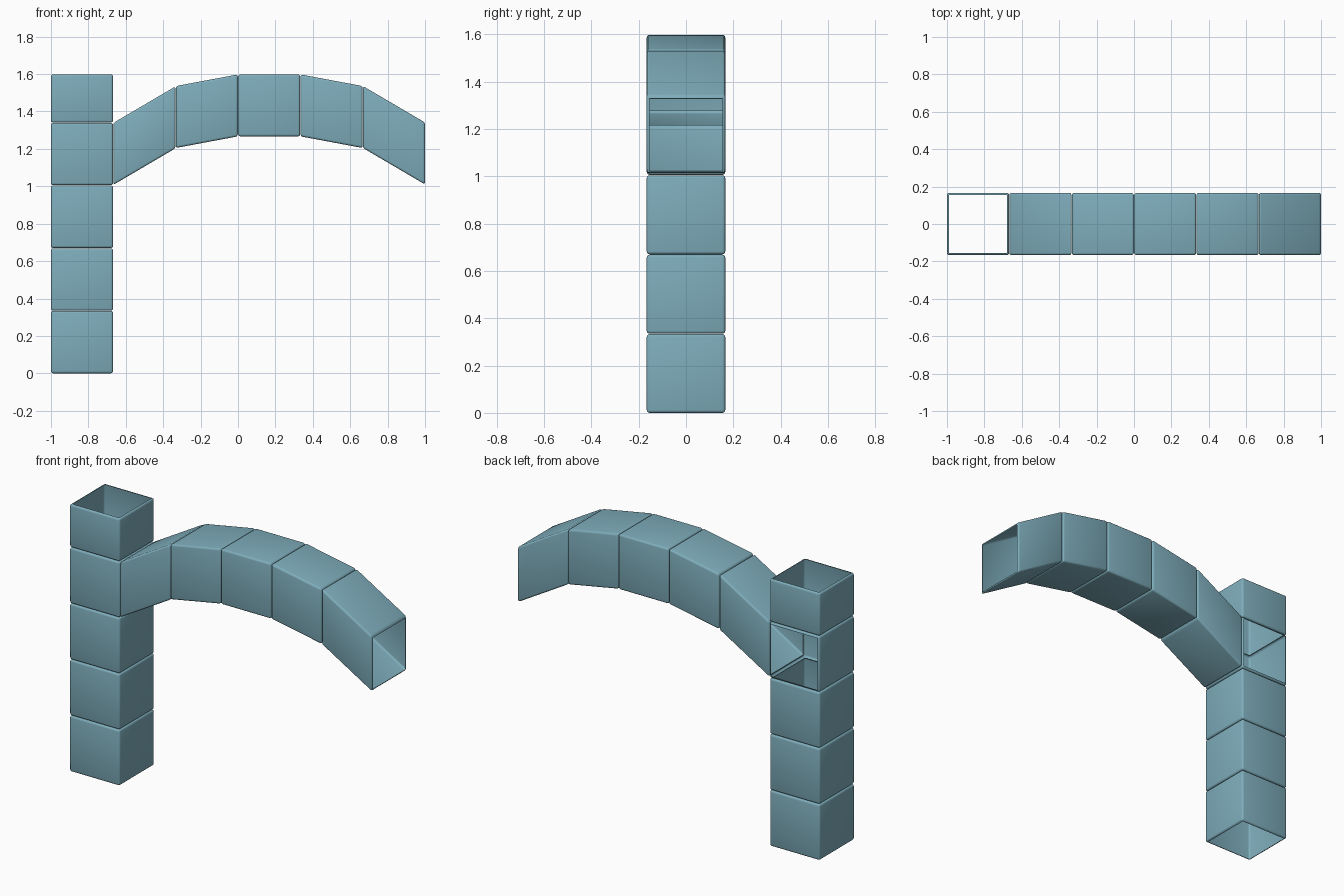
import bpy, bmesh
from mathutils import Vector

if "Cube" in bpy.data.objects:
    bpy.data.objects.remove(bpy.data.objects["Cube"])

W = 0.332        # width of one tube module
PX = 0.3336      # spacing along the arm
PZ = 0.3353      # spacing up the column
H = 0.3335       # height of a column module
BEVEL = 0.012

AXES = {"+x": (1, 0, 0), "-x": (-1, 0, 0), "+y": (0, 1, 0),
        "-y": (0, -1, 0), "+z": (0, 0, 1), "-z": (0, 0, -1)}

teal = bpy.data.materials.new("teal")
teal.diffuse_color = (0.21, 0.42, 0.50, 1)
teal.use_nodes = True
teal.node_tree.nodes["Principled BSDF"].inputs["Base Color"].default_value = teal.diffuse_color


def tube(name, x0, z0, height, open_sides, rise=0.0):
    """Rounded box shell with some sides left open, sheared upward along x."""
    bm = bmesh.new()
    bmesh.ops.create_cube(bm, size=1)
    bmesh.ops.scale(bm, vec=(W, W, height), verts=bm.verts)
    bmesh.ops.bevel(bm, geom=bm.edges[:], offset=BEVEL, segments=3,
                    profile=0.5, affect='EDGES')
    bm.normal_update()
    holes = [f for f in bm.faces if f.calc_area() > 0.02 and
             any(f.normal.dot(Vector(AXES[s])) > 0.99 for s in open_sides)]
    bmesh.ops.delete(bm, geom=holes, context='FACES')
    for v in bm.verts:
        t = v.co.x / W + 0.5
        v.co += Vector((x0 + W / 2, 0, z0 + height / 2 + rise * t))
    bm.normal_update()
    mesh = bpy.data.meshes.new(name)
    bm.to_mesh(mesh)
    bm.free()
    mesh.shade_smooth()
    mesh.materials.append(teal)
    obj = bpy.data.objects.new(name, mesh)
    bpy.context.collection.objects.link(obj)
    return obj


# Vertical column, open from bottom to top
for i in range(3):
    tube(f"column_segment_{i + 1}", -1, i * PZ, H, ("+z", "-z"))

# Junction: opens up, down, into the arm and at the back
tube("column_junction", -1, 3 * PZ, H, ("+z", "-z", "+x", "+y"))

# Shorter column top
tube("column_top", -1, 4 * PZ, 1.598 - 4 * PZ, ("+z", "-z"))

# Arched arm of sheared segments: (bottom height at left, rise)
arm = [(1.008, 0.195), (1.205, 0.062), (1.267, 0.0),
       (1.267, -0.062), (1.205, -0.195)]
for i, (z, rise) in enumerate(arm):
    tube(f"arm_segment_{i + 1}", -1 + (i + 1) * PX, z, 0.331, ("+x", "-x"), rise)
